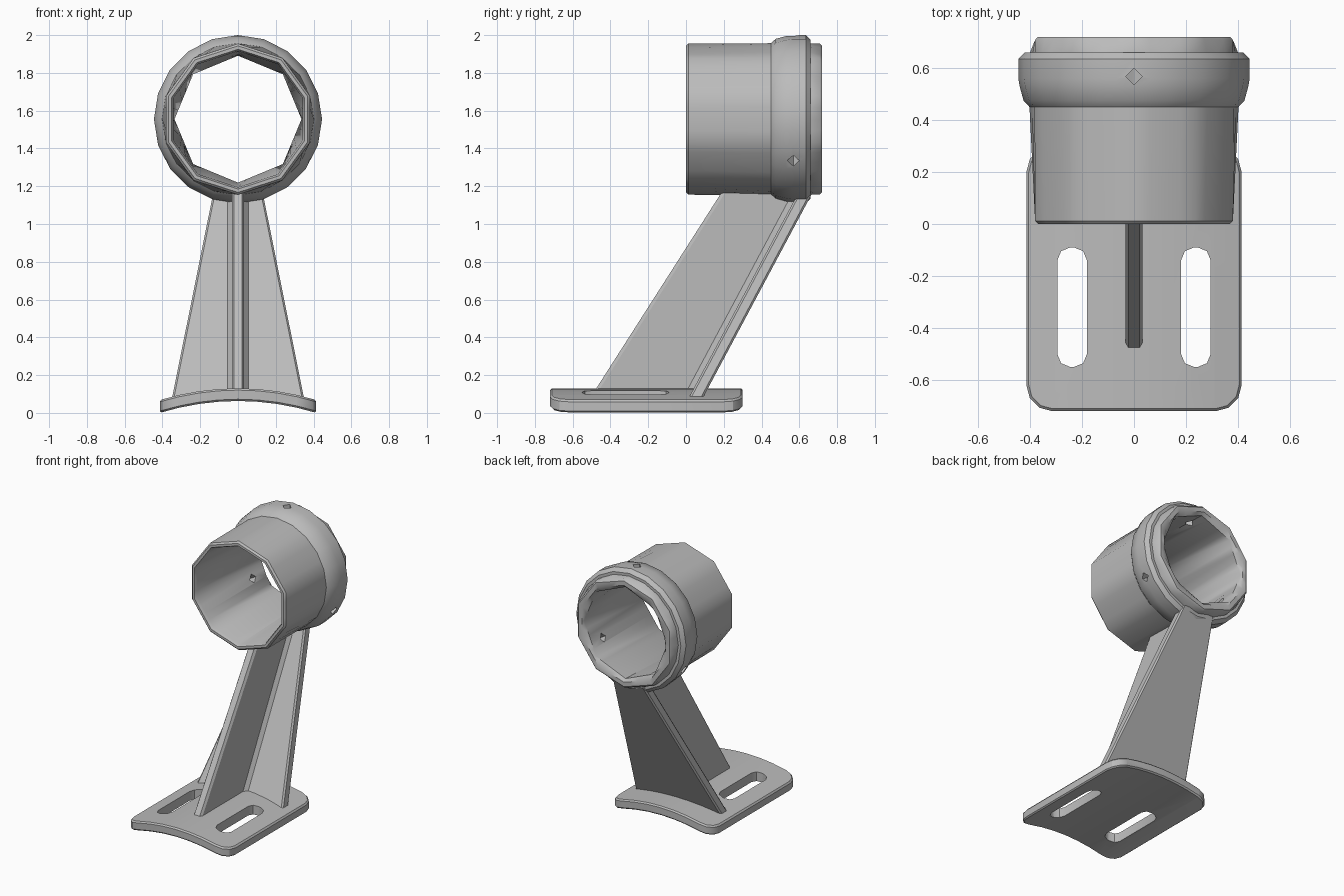
import bpy, bmesh
from math import sin, cos, pi, radians
from mathutils import Matrix, Vector

if "Cube" in bpy.data.objects:
    bpy.data.objects.remove(bpy.data.objects["Cube"])

GREY = bpy.data.materials.new("plain grey")
GREY.use_nodes = True
GREY.diffuse_color = (0.5, 0.5, 0.5, 1)
GREY.node_tree.nodes["Principled BSDF"].inputs["Base Color"].default_value = (0.5, 0.5, 0.5, 1)


def to_object(name, bm):
    bmesh.ops.recalc_face_normals(bm, faces=bm.faces)
    mesh = bpy.data.meshes.new(name)
    bm.to_mesh(mesh)
    bm.free()
    mesh.materials.append(GREY)
    obj = bpy.data.objects.new(name, mesh)
    bpy.context.collection.objects.link(obj)
    return obj


def loft(name, rings, closed=False):
    """Skin a list of point rings; cap the ends, or join last to first."""
    bm = bmesh.new()
    vs = [[bm.verts.new(p) for p in ring] for ring in rings]
    n = len(rings[0])
    pairs = list(zip(vs, vs[1:])) + ([(vs[-1], vs[0])] if closed else [])
    for a, b in pairs:
        for i in range(n):
            j = (i + 1) % n
            bm.faces.new((a[i], a[j], b[j], b[i]))
    if not closed:
        bm.faces.new(vs[0])
        bm.faces.new(vs[-1])
    return to_object(name, bm)


def rounded_prism(name, cx, cy, hx, hy, r, seg):
    """Upright prism with a rounded rectangle outline."""
    outline = []
    for q, (sx, sy) in enumerate(((1, 1), (-1, 1), (-1, -1), (1, -1))):
        for k in range(seg + 1):
            a = (q + k / seg) * pi / 2
            outline.append((cx + sx * (hx - r) + r * cos(a), cy + sy * (hy - r) + r * sin(a)))
    return loft(name, [[(x, y, z) for x, y in outline] for z in (-0.2, 0.4)])


def boolean(obj, cutter, operation):
    cutter.hide_render = True
    mod = obj.modifiers.new(operation, 'BOOLEAN')
    mod.operation, mod.object, mod.solver = operation, cutter, 'EXACT'


def finish(obj, angle, cutters=()):
    """Bake modifiers, drop the cutters and set the shading."""
    deps = bpy.context.evaluated_depsgraph_get()
    mesh = bpy.data.meshes.new_from_object(obj.evaluated_get(deps))
    obj.modifiers.clear()
    obj.data = mesh
    for c in cutters:
        bpy.data.objects.remove(c)
    bpy.ops.object.select_all(action='DESELECT')
    obj.select_set(True)
    bpy.context.view_layer.objects.active = obj
    bpy.ops.object.shade_smooth_by_angle(angle=radians(angle))


# Arched base plate with rounded corners and two long slots
xs = [-0.415 + 0.83 * i / 8 for i in range(9)]
arch = [(x, 0.13 - 0.062 * (x / 0.415) ** 2) for x in xs]
arch += [(x, 0.063 * (1 - (x / 0.415) ** 2)) for x in reversed(xs)]
base = loft("base_plate", [[(x, y, z) for x, z in arch] for y in (-0.8, 0.4)])
outline = rounded_prism("outline_cutter", 0, -0.21, 0.414, 0.51, 0.1, 3)
boolean(base, outline, 'INTERSECT')
bevel = base.modifiers.new("edge", 'BEVEL')
bevel.width, bevel.segments = 0.016, 1
bevel.limit_method, bevel.angle_limit = 'ANGLE', radians(50)
slots = [rounded_prism("slot_cutter", s * 0.238, -0.32, 0.057, 0.23, 0.05, 2) for s in (-1, 1)]
for s in slots:
    boolean(base, s, 'DIFFERENCE')
finish(base, 30, [outline] + slots)


# Leaning T-section post: wide back flange, thin centre fin, filleted join
def post_ring(z, half, back, front):
    inner = back - 0.075
    side = [(half - 0.01, back), (half, back - 0.012), (half, inner + 0.012), (half - 0.01, inner),
            (0.055, inner), (0.033, inner - 0.03), (0.033, front + 0.02), (0.022, front)]
    return [(x, y, z) for x, y in side] + [(-x, y, z) for x, y in reversed(side)]


post = loft("support_post", [post_ring(0.075, 0.35, 0.087, -0.51),
                             post_ring(1.17, 0.13, 0.672, 0.19)])
finish(post, 20)

# Tube with collar: each ring is (y, corner radius, number of sides)
AXIS_Z = 1.555
STEPS = 40


def polygon_ring(y, r, sides):
    ring = []
    for k in range(STEPS):
        a = 2 * pi * k / STEPS
        d = r * cos(pi / sides) / cos(a % (2 * pi / sides) - pi / sides)
        ring.append((d * sin(a), y, AXIS_Z + d * cos(a)))
    return ring


profile = [(0.0, 0.388, 10), (0.012, 0.4, 10), (0.45, 0.402, 20), (0.475, 0.425, 20),
           (0.53, 0.44, 20), (0.56, 0.445, 20), (0.635, 0.445, 20), (0.66, 0.42, 20),
           (0.66, 0.4, 20), (0.708, 0.4, 10), (0.72, 0.388, 10), (0.72, 0.355, 10),
           (0.70, 0.336, 8), (0.02, 0.36, 10), (0.0, 0.37, 10)]
tube = loft("holder_tube", [polygon_ring(*p) for p in profile], closed=True)

# Three small diamond set-screw holes around the collar
holes = []
for k in range(3):
    bm = bmesh.new()
    bmesh.ops.create_cone(bm, cap_ends=True, segments=4, radius1=0.032, radius2=0.032, depth=0.3)
    place = (Matrix.Translation(Vector((0, 0.568, AXIS_Z)))
             @ Matrix.Rotation(2 * pi * k / 3, 4, 'Y') @ Matrix.Translation(Vector((0, 0, 0.4))))
    bmesh.ops.transform(bm, matrix=place, verts=bm.verts)
    holes.append(to_object("screw_hole_cutter", bm))
    boolean(tube, holes[-1], 'DIFFERENCE')
finish(tube, 38, holes)
